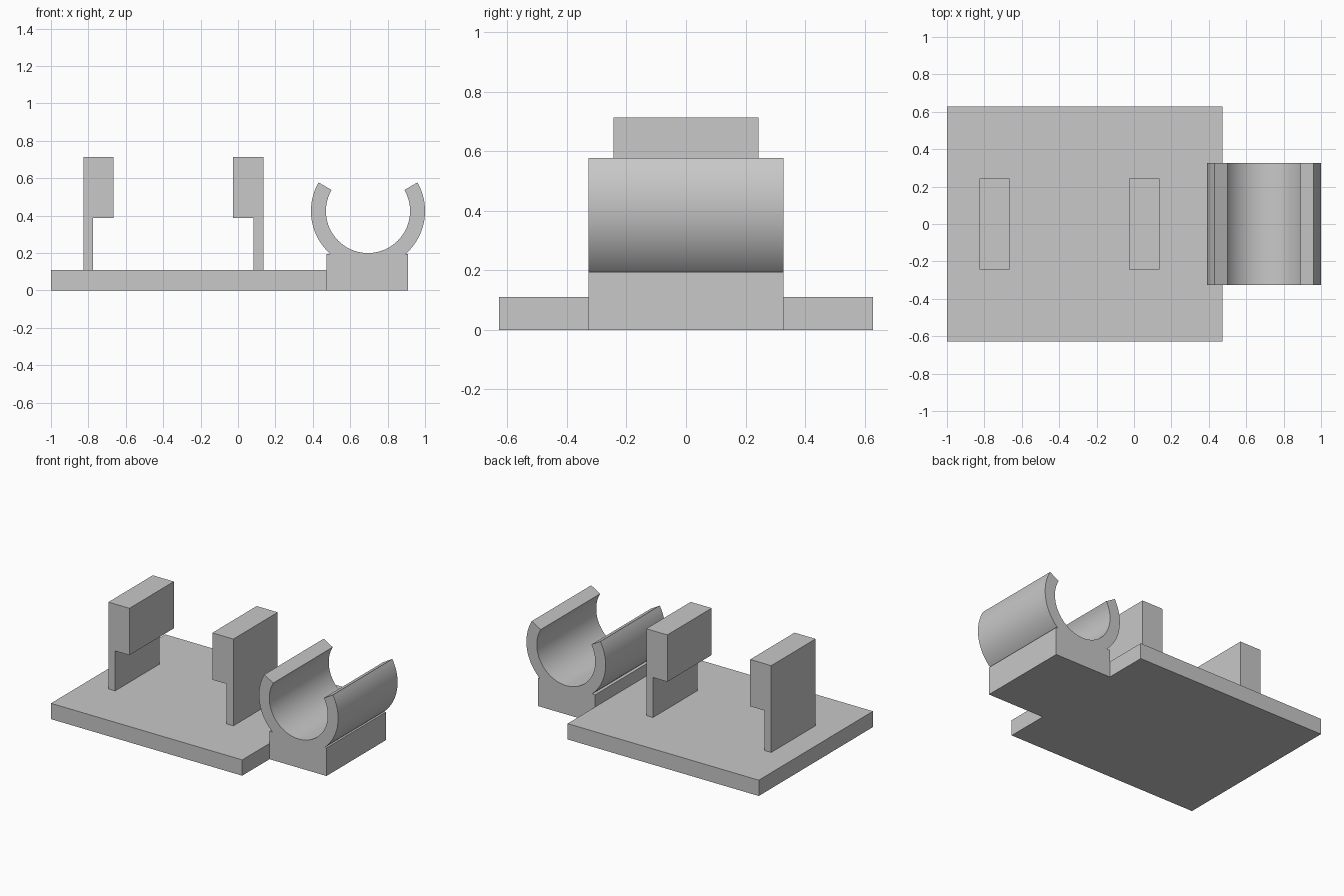
import bpy
import bmesh
from math import cos, sin, asin, radians

cube = bpy.data.objects.get("Cube")
if cube:
    bpy.data.objects.remove(cube, do_unlink=True)

grey = bpy.data.materials.new("plain grey")
grey.use_nodes = True
COLOUR = (0.58, 0.58, 0.58, 1)
grey.diffuse_color = COLOUR
grey.node_tree.nodes["Principled BSDF"].inputs["Base Color"].default_value = COLOUR


def extrude_profile(name, points, half_depth):
    """Extrude an x-z outline symmetrically along y."""
    bm = bmesh.new()
    face = bm.faces.new([bm.verts.new((x, -half_depth, z)) for x, z in points])
    out = bmesh.ops.extrude_face_region(bm, geom=[face])
    moved = [v for v in out["geom"] if isinstance(v, bmesh.types.BMVert)]
    bmesh.ops.translate(bm, verts=moved, vec=(0, 2 * half_depth, 0))
    bmesh.ops.recalc_face_normals(bm, faces=bm.faces)
    mesh = bpy.data.meshes.new(name)
    bm.to_mesh(mesh)
    bm.free()
    mesh.materials.append(grey)
    obj = bpy.data.objects.new(name, mesh)
    bpy.context.collection.objects.link(obj)
    return obj


def arc(radius, start, end, steps):
    """Points on a circle around the clip axis."""
    return [(CX + radius * cos(a), CZ + radius * sin(a))
            for a in (start + (end - start) * i / steps for i in range(steps + 1))]


# Base plate
PLATE_TOP = 0.11
extrude_profile("base_plate",
                [(-1, 0), (0.472, 0), (0.472, PLATE_TOP), (-1, PLATE_TOP)], 0.628)

# Pair of hooked posts facing each other
MIDDLE, REACH = -0.346, 0.481
for name, side in (("right_post", -1), ("left_post", 1)):
    outline = [(0, PLATE_TOP), (0, 0.714), (0.162, 0.714),
               (0.162, 0.388), (0.052, 0.388), (0.052, PLATE_TOP)]
    extrude_profile(name, [(MIDDLE + side * (REACH - x), z) for x, z in outline], 0.244)

# Open tube clip standing on its block, as one outline
CX, CZ, OUTER, INNER = 0.695, 0.425, 0.305, 0.225
BLOCK_LEFT, BLOCK_RIGHT, BLOCK_TOP = 0.472, 0.91, 0.195
mouth = radians(30)
foot = asin((BLOCK_TOP - CZ) / OUTER)
half_turn = radians(180)
outline = arc(INNER, mouth, -half_turn - mouth, 48)
outline += arc(OUTER, half_turn + -mouth, half_turn - foot, 20)
outline += [(BLOCK_LEFT, BLOCK_TOP), (BLOCK_LEFT, 0), (BLOCK_RIGHT, 0), (BLOCK_RIGHT, BLOCK_TOP)]
outline += arc(OUTER, foot, mouth, 20)
clip = extrude_profile("tube_clip", outline, 0.327)

# Smooth the curved walls while keeping edges sharp
bpy.ops.object.select_all(action="DESELECT")
clip.select_set(True)
bpy.context.view_layer.objects.active = clip
bpy.ops.object.shade_smooth_by_angle(angle=radians(25))
